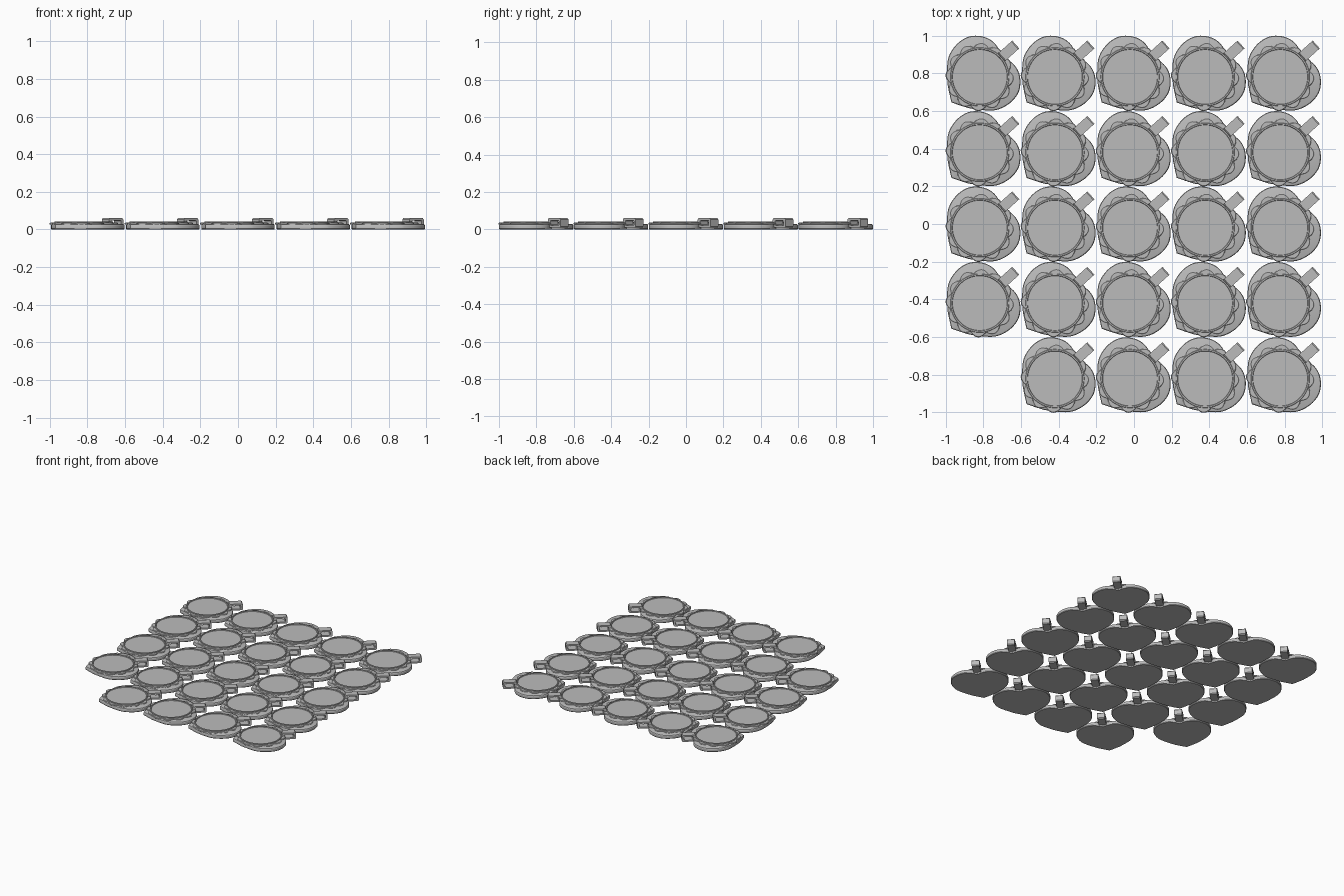
import bpy, bmesh, math
from mathutils import Vector, Matrix, geometry

if "Cube" in bpy.data.objects:
    bpy.data.objects.remove(bpy.data.objects["Cube"])

ANGLE = math.radians(42)      # direction in which each pendant's loop points
PITCH_X = 0.399

silver = bpy.data.materials.new("silver grey")
silver.diffuse_color = (0.5, 0.5, 0.5, 1)
silver.use_nodes = True
silver.node_tree.nodes["Principled BSDF"].inputs["Base Color"].default_value = silver.diffuse_color


def finish(name, bm):
    """Turn a bmesh into a turned, smooth-shaded mesh."""
    bmesh.ops.recalc_face_normals(bm, faces=bm.faces[:])
    bm.transform(Matrix.Rotation(ANGLE, 4, 'Z'))
    me = bpy.data.meshes.new(name)
    bm.to_mesh(me)
    bm.free()
    me.materials.append(silver)
    me.shade_smooth()
    me.set_sharp_from_angle(angle=math.radians(30))
    return me


def bridge(bm, a, b):
    for i in range(len(a)):
        j = (i + 1) % len(a)
        bm.faces.new((a[i], a[j], b[j], b[i]))


def loft(name, rings):
    """Stack outlines (2D points, z) and cap both ends."""
    bm = bmesh.new()
    loops = [[bm.verts.new((x, y, z)) for x, y in pts] for pts, z in rings]
    for a, b in zip(loops, loops[1:]):
        bridge(bm, a, b)
    bm.faces.new(loops[0])
    bm.faces.new(loops[-1])
    return finish(name, bm)


def scaled(pts, s, cx=-0.026):
    return [(cx + (x - cx) * s, y * s) for x, y in pts]


def polar(radius, n, cx=-0.026):
    out = []
    for i in range(n):
        a = 2 * math.pi * i / n
        out.append((cx + radius(a) * math.cos(a), radius(a) * math.sin(a)))
    return out


def circle(r):
    return polar(lambda a: r, 64)


# Heart outline: half of it as a smooth curve, then mirrored
half = [(-.229, 0), (-.195, .060), (-.168, .100), (-.090, .182), (-.010, .210),
        (.064, .202), (.116, .165), (.147, .112), (.150, .053), (.125, 0)]
ext = [Vector(half[0]) * 2 - Vector(half[1])] + [Vector(p) for p in half]
ext.append(ext[-1] * 2 - ext[-2])
side = []
for i in range(1, len(ext) - 2):
    p0, p1, p2, p3 = ext[i - 1:i + 3]
    curve = geometry.interpolate_bezier(p1, p1 + (p2 - p0) / 6,
                                        p2 - (p3 - p1) / 6, p2, 7)
    side += [(v[0], v[1]) for v in curve[:-1]]
heart = side + [half[-1]] + [(x, -y) for x, y in side[:0:-1]]

heart_mesh = loft("heart_base", [(scaled(heart, .985), 0), (heart, .004), (heart, .022),
                                 (scaled(heart, .985), .027), (scaled(heart, .95), .030)])

# Scalloped collar between the heart and the round setting
def scallop(r):
    return polar(lambda a: r + .022 * abs(math.sin(6 * a)), 144)

collar_mesh = loft("scalloped_collar", [(scallop(.160), .026), (scallop(.160), .033),
                                        (scallop(.156), .036)])

# Round setting with a thin raised rim around a flat face
setting_mesh = loft("round_setting", [(circle(.156), .026), (circle(.156), .041),
                                      (circle(.154), .043), (circle(.147), .043),
                                      (circle(.145), .038)])

# Loop: rectangular ring with clipped corners, open crosswise
def clipped(u0, u1, z0, z1, c):
    return [(u0 + c, z0), (u1 - c, z0), (u1, z0 + c), (u1, z1 - c),
            (u1 - c, z1), (u0 + c, z1), (u0, z1 - c), (u0, z0 + c)]

bm = bmesh.new()
outer, inner = clipped(.128, .231, .009, .060, .007), clipped(.148, .216, .021, .048, .004)
loops = [[bm.verts.new((u, v, z)) for u, z in prof]
         for prof, v in ((outer, .028), (outer, -.028), (inner, -.028), (inner, .028))]
for k in range(4):
    bridge(bm, loops[k], loops[(k + 1) % 4])
loop_mesh = finish("hanging_loop", bm)

# Lay out a five by five grid with the front left place empty
xs = [v.co.x for v in heart_mesh.vertices]
ys = [v.co.y for v in heart_mesh.vertices]
mid_x, mid_y = (min(xs) + max(xs)) / 2, (min(ys) + max(ys)) / 2
pitch_y = (2 - (max(ys) - min(ys))) / 4
for row in range(5):
    for col in range(5):
        if row == 0 and col == 0:
            continue
        for me in (heart_mesh, collar_mesh, setting_mesh, loop_mesh):
            ob = bpy.data.objects.new(f"{me.name}_{row + 1}_{col + 1}", me)
            ob.location = ((col - 2) * PITCH_X - mid_x, (row - 2) * pitch_y - mid_y, 0)
            bpy.context.collection.objects.link(ob)
